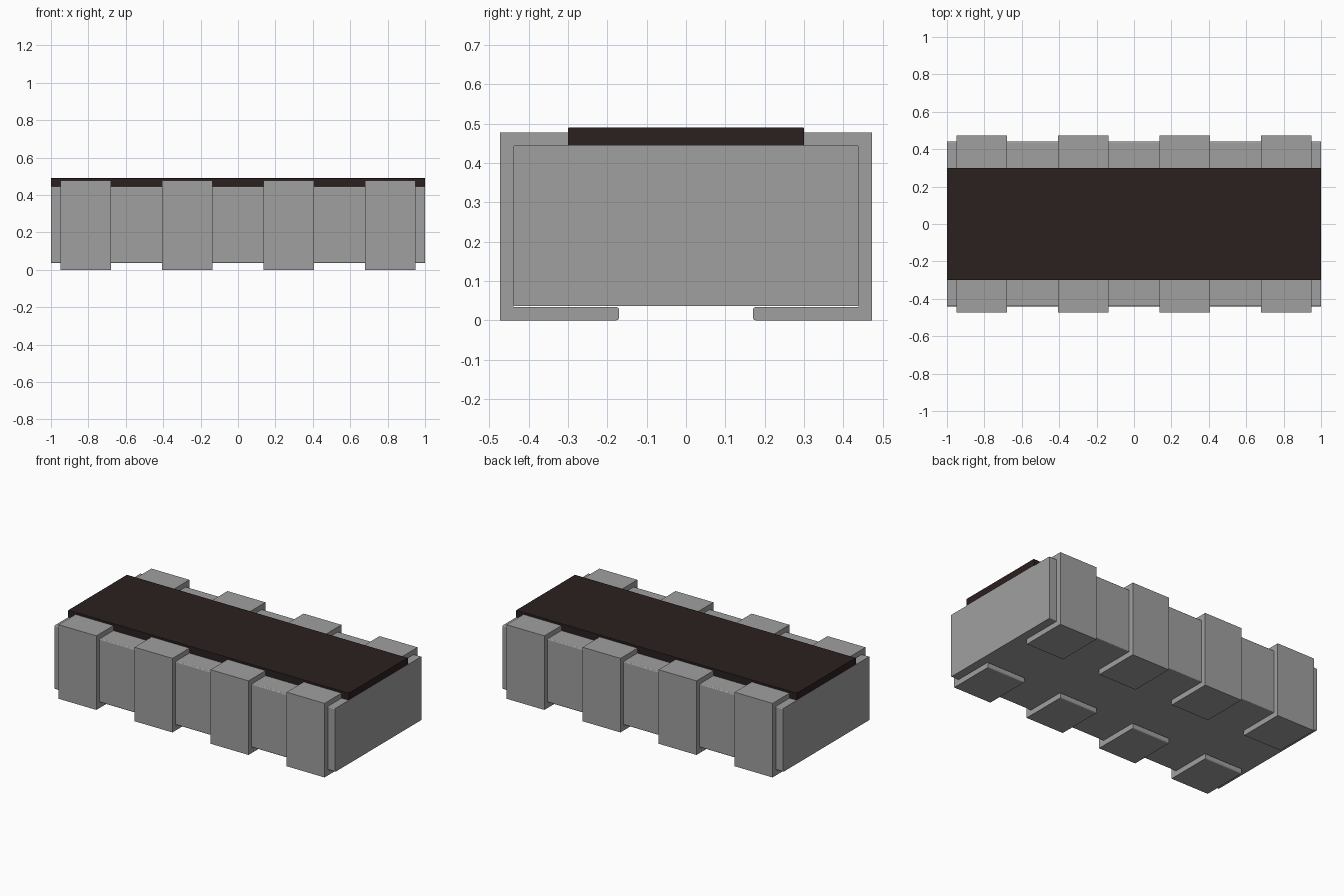
import bpy
import bmesh

cube = bpy.data.objects.get("Cube")
if cube:
    bpy.data.objects.remove(cube, do_unlink=True)


def make_material(name, colour):
    mat = bpy.data.materials.new(name)
    mat.use_nodes = True
    mat.diffuse_color = colour
    mat.node_tree.nodes["Principled BSDF"].inputs["Base Color"].default_value = colour
    return mat


grey = make_material("metal grey", (0.35, 0.35, 0.355, 1))
dark = make_material("dark brown", (0.024, 0.014, 0.014, 1))


def extrude_profile(name, profile, x0, x1, mat, rounded=(), radius=0.006):
    """Extrude a (y, z) outline along x, rounding the chosen corners."""
    bm = bmesh.new()
    near = [bm.verts.new((x0, y, z)) for y, z in profile]
    far = [bm.verts.new((x1, y, z)) for y, z in profile]
    bm.faces.new(near)
    bm.faces.new(far)
    count = len(profile)
    for i in range(count):
        j = (i + 1) % count
        bm.faces.new((near[i], near[j], far[j], far[i]))
    edges = [bm.edges.get((near[i], far[i])) for i in rounded]
    if edges:
        bmesh.ops.bevel(bm, geom=edges, offset=radius, segments=3,
                        profile=0.5, affect='EDGES')
    bmesh.ops.recalc_face_normals(bm, faces=bm.faces)
    mesh = bpy.data.meshes.new(name)
    bm.to_mesh(mesh)
    bm.free()
    mesh.materials.append(mat)
    obj = bpy.data.objects.new(name, mesh)
    bpy.context.collection.objects.link(obj)
    return obj


def rectangle(half_width, bottom, top):
    return [(-half_width, bottom), (half_width, bottom),
            (half_width, top), (-half_width, top)]


# Main block and the dark coating on top
extrude_profile("body", rectangle(0.44, 0.036, 0.445), -1, 1, grey, range(4))
extrude_profile("top_coating", rectangle(0.30, 0.445, 0.49), -1, 1, dark, (2, 3), 0.003)

# Wrap-around terminals: outer shell, then the inner face against the body
clip = [(0.30, 0.477), (0.473, 0.477), (0.473, 0), (0.17, 0),
        (0.17, 0.034), (0.438, 0.034), (0.438, 0.443), (0.30, 0.443)]
for side, label in ((-1, "front"), (1, "back")):
    outline = [(side * y, z) for y, z in clip]
    for number in range(4):
        centre = -0.813 + number * 0.542
        extrude_profile(f"{label}_terminal_{number + 1}", outline,
                        centre - 0.135, centre + 0.135, grey, (3, 4), 0.008)
